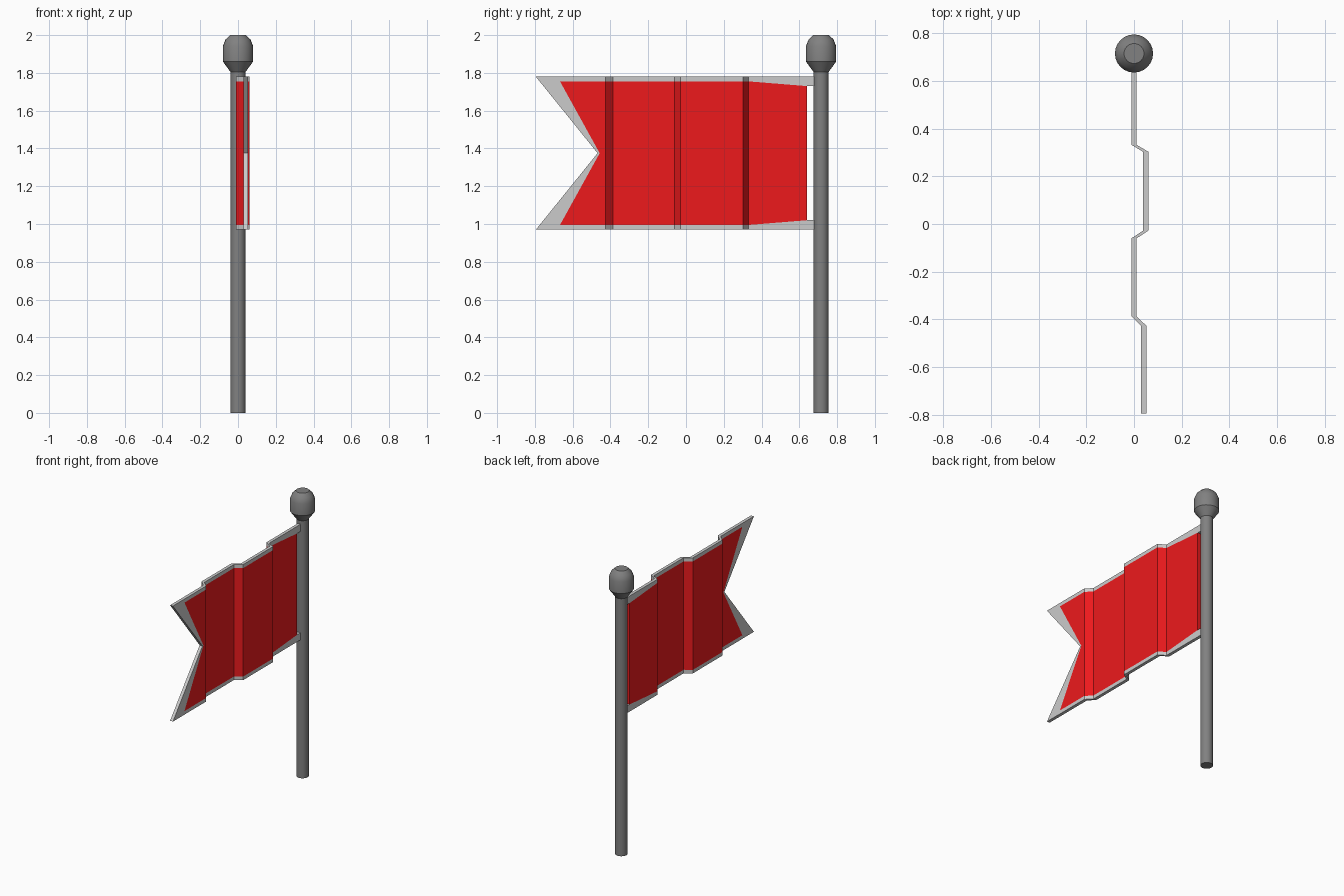
import bpy, bmesh, math

if "Cube" in bpy.data.objects:
    bpy.data.objects.remove(bpy.data.objects["Cube"])

POLE_Y = 0.715
MID_Z = 1.375


def material(name, color):
    m = bpy.data.materials.new(name)
    m.diffuse_color = (*color, 1)
    m.use_nodes = True
    m.node_tree.nodes["Principled BSDF"].inputs["Base Color"].default_value = m.diffuse_color
    return m


def add_object(name, bm, mats):
    bmesh.ops.recalc_face_normals(bm, faces=bm.faces[:])
    me = bpy.data.meshes.new(name)
    bm.to_mesh(me)
    bm.free()
    for m in mats:
        me.materials.append(m)
    ob = bpy.data.objects.new(name, me)
    bpy.context.collection.objects.link(ob)
    return ob


def lathe(name, profile, mat, sides=24):
    bm = bmesh.new()
    rings = []
    for r, z in profile:
        angles = [2 * math.pi * i / sides for i in range(sides)]
        rings.append([bm.verts.new((r * math.cos(a), POLE_Y + r * math.sin(a), z)) for a in angles])
    for lo, hi in zip(rings, rings[1:]):
        for i in range(sides):
            j = (i + 1) % sides
            bm.faces.new((lo[i], lo[j], hi[j], hi[i]))
    bm.faces.new(rings[0][::-1])
    bm.faces.new(rings[-1])
    ob = add_object(name, bm, [mat])
    bpy.context.view_layer.objects.active = ob
    ob.select_set(True)
    bpy.ops.object.shade_smooth_by_angle(angle=math.radians(25))
    ob.select_set(False)


dark = material("dark_grey", (0.22, 0.22, 0.22))
red = material("red", (0.85, 0.01, 0.012))

# Pole and finial
lathe("pole", [(0.04, 0), (0.04, 1.815)], dark)
lathe("finial", [(0.04, 1.805), (0.08, 1.86), (0.08, 1.942), (0.066, 1.977), (0.042, 2.0)], dark)

# Flag: stations of (y, x, half height of the red panel), pole to tail
stations = [(0.69, 0, 0.355), (0.64, 0, 0.355), (0.332, 0, 0.38), (0.303, 0.049, 0.38),
            (-0.028, 0.049, 0.38), (-0.06, 0, 0.38), (-0.387, 0, 0.38), (-0.427, 0.041, 0.38)]
OUTER = 0.405
THICK = 0.022
bm = bmesh.new()


def vert(y, x, h):
    return bm.verts.new((x - THICK / 2, y, MID_Z + h))


def face(verts, slot):
    bm.faces.new(verts).material_index = slot


rows = [[vert(y, x, h) for h in (OUTER, inner, -inner, -OUTER)] for y, x, inner in stations]
for i, (a, b) in enumerate(zip(rows, rows[1:])):
    face((a[0], a[1], b[1], b[0]), 0)
    face((a[2], a[3], b[3], b[2]), 0)
    if i:  # open gap beside the pole
        face((a[1], a[2], b[2], b[1]), 1)

# Swallowtail end
x = stations[-1][1]
last = rows[-1]
notch_in, notch_out = vert(-0.457, x, 0), vert(-0.468, x, 0)
tips = []
for s, outer, inner in ((1, last[0], last[1]), (-1, last[3], last[2])):
    tip_out, tip_in = vert(-0.795, x, s * OUTER), vert(-0.667, x, s * 0.38)
    face((outer, inner, tip_in, tip_out), 0)
    face((tip_out, tip_in, notch_in, notch_out), 0)
    tips.append((inner, tip_in))
(top, top_tip), (bottom, bottom_tip) = tips
face((top, notch_in, top_tip), 1)
face((bottom, bottom_tip, notch_in), 1)
face((top, bottom, notch_in), 1)

# Give the cloth its thickness
bmesh.ops.recalc_face_normals(bm, faces=bm.faces[:])
ext = bmesh.ops.extrude_face_region(bm, geom=bm.faces[:], use_keep_orig=True)
bmesh.ops.translate(bm, vec=(THICK, 0, 0),
                    verts=[g for g in ext["geom"] if isinstance(g, bmesh.types.BMVert)])
add_object("flag", bm, [None, red])
